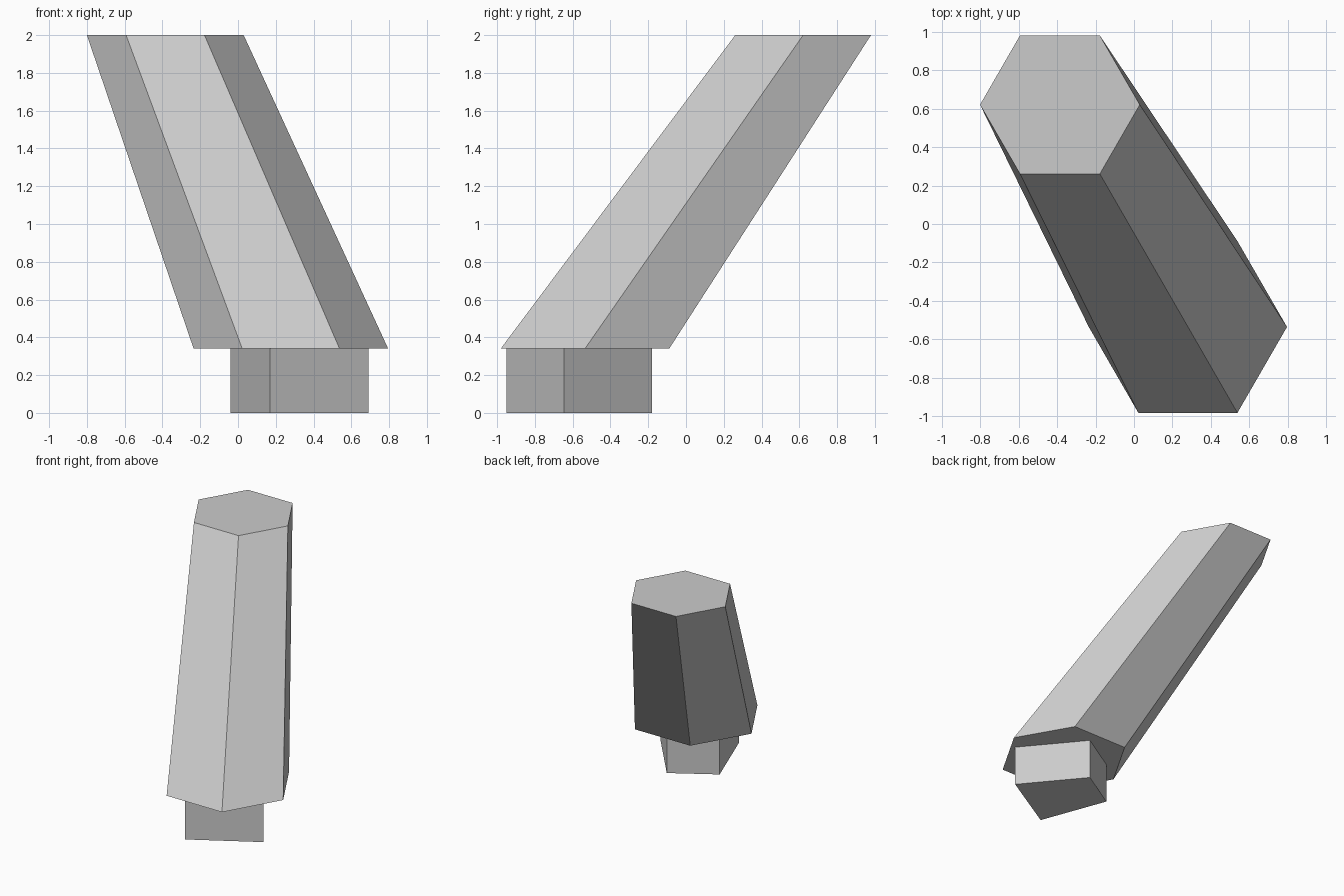
import bpy
import bmesh
from math import cos, sin, pi

cube = bpy.data.objects.get("Cube")
if cube:
    bpy.data.objects.remove(cube, do_unlink=True)

# Single stone colour
stone = bpy.data.materials.new("light_grey")
stone.use_nodes = True
grey = (0.6, 0.6, 0.6, 1)
stone.diffuse_color = grey
stone.node_tree.nodes["Principled BSDF"].inputs["Base Color"].default_value = grey


def hexagon(x, y, radius):
    return [(x + radius * cos(i * pi / 3), y + radius * sin(i * pi / 3)) for i in range(6)]


def loft(name, lower, z0, upper, z1):
    """Closed solid between two outlines with the same number of corners."""
    bm = bmesh.new()
    a = [bm.verts.new((x, y, z0)) for x, y in lower]
    b = [bm.verts.new((x, y, z1)) for x, y in upper]
    bm.faces.new(a[::-1])
    bm.faces.new(b)
    n = len(a)
    for i in range(n):
        j = (i + 1) % n
        bm.faces.new((a[i], a[j], b[j], b[i]))
    bmesh.ops.recalc_face_normals(bm, faces=bm.faces)
    mesh = bpy.data.meshes.new(name)
    bm.to_mesh(mesh)
    bm.free()
    mesh.materials.append(stone)
    obj = bpy.data.objects.new(name, mesh)
    bpy.context.collection.objects.link(obj)
    return obj


JOIN = 0.34

# Short four-sided foot
foot = [(0.69, -0.645), (0.305, -0.18), (-0.04, -0.39), (0.17, -0.95)]
loft("foot", foot, 0, foot, JOIN)

# Leaning, tapering six-sided column
loft("leaning_column", hexagon(0.28, -0.535, 0.515), JOIN, hexagon(-0.385, 0.62, 0.415), 2)
